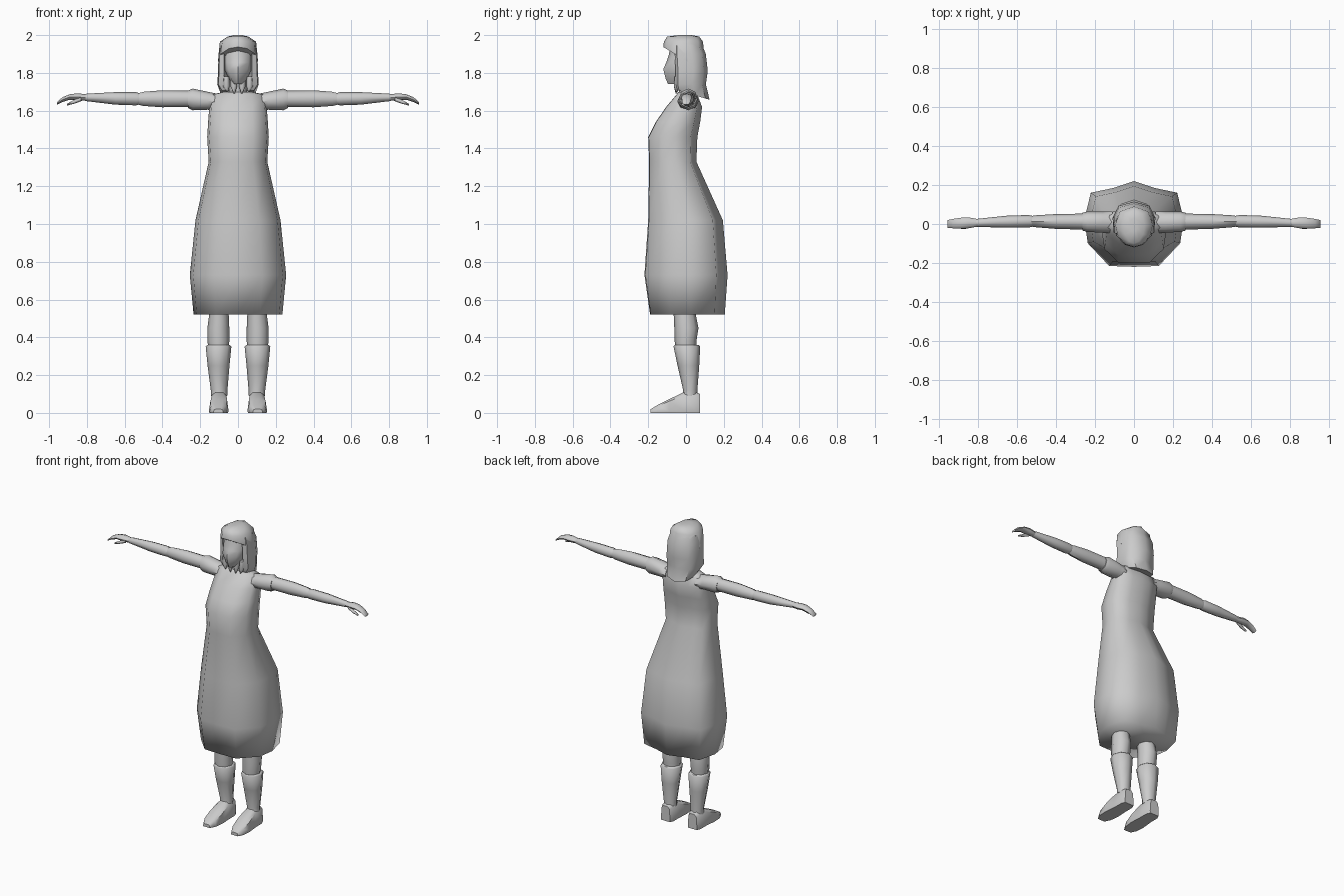
import bpy, bmesh, math

ROUND8 = [(math.sin(k * math.pi / 4), -math.cos(k * math.pi / 4)) for k in range(8)]


def full(half):
    """Complete a half outline (front centre to back centre) by symmetry."""
    return half + [(-u, v) for u, v in reversed(half[1:-1])]


DRESS = full([(0, -1), (0.5, -0.98), (0.93, -0.45), (1, 0.1), (0.87, 0.73), (0.42, 0.84), (0, 1)])
CAP = full([(0, -1), (0.45, -0.88), (0.86, -0.45), (1, 0.1), (0.75, 0.75), (0, 1)])
SHELL = full([(0, 0.3), (0.5, 0.15), (0.7, -1), (0.95, -0.85), (1, 0.1), (0.75, 0.75), (0, 1)])


def loft(name, rings, axis='Z', outline=ROUND8, mirror=False, angle=50):
    """Skin rings of (t, centre u, radius u, low v, high v, optional slope of t along v)."""
    bm = bmesh.new()
    loops = []
    for r in rings:
        t, cu, ru, lo, hi = r[:5]
        slope = r[5] if len(r) > 5 else 0
        loop = []
        for pu, pv in outline:
            u = cu + ru * pu
            v = (lo + hi) / 2 + (hi - lo) / 2 * pv
            w = t + slope * v
            co = {'X': (w, u, v), 'Y': (u, w, v), 'Z': (u, v, w)}[axis]
            loop.append(bm.verts.new(co))
        loops.append(loop)
    n = len(outline)
    for a, b in zip(loops, loops[1:]):
        for i in range(n):
            j = (i + 1) % n
            bm.faces.new((a[i], a[j], b[j], b[i]))
    bm.faces.new(loops[0][::-1])
    bm.faces.new(loops[-1])
    bmesh.ops.recalc_face_normals(bm, faces=bm.faces)
    for f in bm.faces:
        f.smooth = True
    me = bpy.data.meshes.new(name)
    bm.to_mesh(me)
    bm.free()
    me.set_sharp_from_angle(angle=math.radians(angle))
    ob = bpy.data.objects.new(name, me)
    bpy.context.collection.objects.link(ob)
    if mirror:
        ob.modifiers.new("Mirror", 'MIRROR')
    return ob


# long dress: narrow bodice flowing into a full skirt
loft("dress", [
    (0.52, 0, 0.235, -0.19, 0.205),
    (0.73, 0, 0.255, -0.22, 0.22),
    (1.02, 0, 0.225, -0.20, 0.195),
    (1.33, 0, 0.155, -0.195, 0.055),
    (1.46, 0, 0.163, -0.20, 0.06),
    (1.54, 0, 0.158, -0.16, 0.075),
    (1.62, 0, 0.152, -0.105, 0.085),
    (1.685, 0, 0.142, -0.05, 0.06),
    (1.70, 0, 0.07, -0.04, 0.055)], outline=DRESS, angle=95)

# neck and face
loft("neck", [(1.66, 0, 0.05, -0.035, 0.05), (1.80, 0, 0.042, -0.04, 0.045)])
loft("head", [
    (1.74, 0, 0.025, -0.095, 0.02),
    (1.77, 0, 0.05, -0.108, 0.05),
    (1.82, 0, 0.072, -0.12, 0.07),
    (1.855, 0, 0.078, -0.105, 0.07),
    (1.90, 0, 0.08, -0.09, 0.07),
    (1.95, 0, 0.075, -0.08, 0.06)])

# hair: shell around the sides and back, with a cap and fringe above
loft("hair_shell", [
    (1.695, 0, 0.088, -0.05, 0.125, -0.3),
    (1.74, 0, 0.110, -0.055, 0.105),
    (1.81, 0, 0.105, -0.055, 0.115),
    (1.90, 0, 0.104, -0.06, 0.105),
    (1.95, 0, 0.092, -0.06, 0.085)], outline=SHELL)
loft("hair_cap", [
    (1.865, 0, 0.106, -0.12, 0.105, -0.6),
    (1.965, 0, 0.096, -0.117, 0.09),
    (1.992, 0, 0.055, -0.10, 0.07),
    (2.0, 0, 0.02, -0.04, 0.03)], outline=CAP)

# pointed hair strands beside the chin
for i, (x, tip) in enumerate([(0.062, 1.70), (0.022, 1.69)]):
    loft(f"hair_strand_{i}", [
        (tip, x * 0.9, 0.003, -0.055, -0.049),
        (1.73, x, 0.018, -0.065, -0.03),
        (1.78, x, 0.016, -0.06, -0.02)], mirror=True)

# short sleeves
loft("sleeve", [
    (0.11, 0.01, 0.055, 1.60, 1.69),
    (0.16, 0.01, 0.055, 1.605, 1.70),
    (0.24, 0.012, 0.052, 1.602, 1.717),
    (0.265, 0.012, 0.046, 1.615, 1.705)], 'X', mirror=True)

# arms in two segments meeting at the elbow
loft("upper_arm", [
    (0.22, 0.012, 0.042, 1.62, 1.705),
    (0.40, 0.013, 0.038, 1.618, 1.708),
    (0.50, 0.014, 0.031, 1.625, 1.70),
    (0.53, 0.014, 0.027, 1.632, 1.692)], 'X', mirror=True)
loft("forearm", [
    (0.515, 0.014, 0.026, 1.635, 1.69),
    (0.54, 0.014, 0.032, 1.628, 1.698),
    (0.65, 0.012, 0.031, 1.632, 1.698),
    (0.80, 0.006, 0.021, 1.65, 1.69),
    (0.82, 0.006, 0.018, 1.655, 1.685)], 'X', mirror=True)

# hand with drooping fingers and a separate thumb
loft("hand", [
    (0.80, 0.006, 0.019, 1.653, 1.686),
    (0.85, 0.006, 0.028, 1.652, 1.692),
    (0.89, 0.004, 0.028, 1.658, 1.687),
    (0.93, 0.002, 0.024, 1.645, 1.671),
    (0.958, 0, 0.020, 1.632, 1.645)], 'X', mirror=True)
loft("thumb", [
    (0.83, -0.008, 0.010, 1.65, 1.675),
    (0.87, -0.016, 0.010, 1.636, 1.656),
    (0.905, -0.017, 0.006, 1.627, 1.637)], 'X', mirror=True)

# legs and tall boots
loft("leg", [
    (0.33, 0.102, 0.052, -0.055, 0.055),
    (0.38, 0.104, 0.058, -0.06, 0.055),
    (0.45, 0.104, 0.058, -0.062, 0.066),
    (0.54, 0.10, 0.05, -0.066, 0.048)], mirror=True)
loft("boot_shaft", [
    (0.09, 0.10, 0.043, -0.02, 0.062),
    (0.12, 0.10, 0.044, -0.015, 0.06),
    (0.25, 0.103, 0.058, -0.045, 0.07),
    (0.352, 0.103, 0.068, -0.066, 0.075),
    (0.36, 0.103, 0.06, -0.06, 0.068)], mirror=True)

# shoes, lofted from heel to toe with a flat sole
SOLE = full([(0, -1), (0.95, -1), (1, -0.7), (0.85, 0.7), (0.45, 1), (0, 1)])
loft("shoe", [
    (0.075, 0.10, 0.034, 0.0, 0.10),
    (0.05, 0.10, 0.045, 0.0, 0.11),
    (-0.015, 0.10, 0.046, 0.0, 0.108),
    (-0.09, 0.102, 0.052, 0.0, 0.072),
    (-0.15, 0.104, 0.046, 0.0, 0.042),
    (-0.187, 0.104, 0.026, 0.0, 0.02)], 'Y', outline=SOLE, mirror=True)
